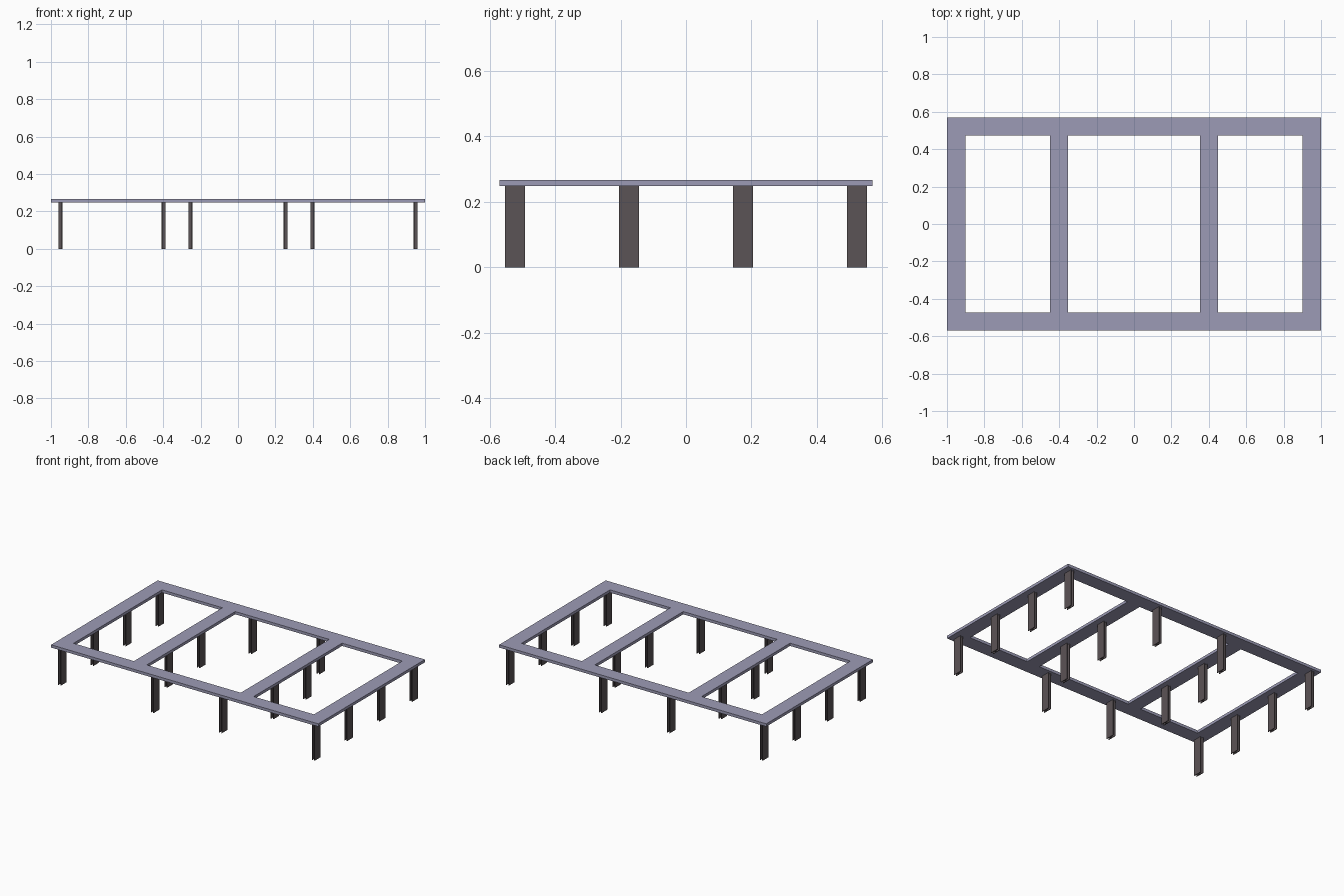
import bpy, bmesh

cube = bpy.data.objects.get("Cube")
if cube:
    bpy.data.objects.remove(cube, do_unlink=True)


def material(name, rgb):
    m = bpy.data.materials.new(name)
    m.use_nodes = True
    m.diffuse_color = (*rgb, 1)
    bsdf = next(n for n in m.node_tree.nodes if n.type == 'BSDF_PRINCIPLED')
    bsdf.inputs["Base Color"].default_value = (*rgb, 1)
    return m


def extruded(name, faces, z0, z1, mat, location=(0, 0)):
    """Extrude flat outline faces from z0 up to z1 as one object."""
    bm = bmesh.new()
    for pts in faces:
        bm.faces.new([bm.verts.new((x, y, z0)) for x, y in pts])
    bmesh.ops.remove_doubles(bm, verts=bm.verts, dist=1e-5)
    ret = bmesh.ops.extrude_face_region(bm, geom=bm.faces[:], use_keep_orig=True)
    top = [g for g in ret["geom"] if isinstance(g, bmesh.types.BMVert)]
    bmesh.ops.translate(bm, verts=top, vec=(0, 0, z1 - z0))
    bmesh.ops.recalc_face_normals(bm, faces=bm.faces)
    mesh = bpy.data.meshes.new(name)
    bm.to_mesh(mesh)
    bm.free()
    mesh.materials.append(mat)
    ob = bpy.data.objects.new(name, mesh)
    ob.location = (*location, 0)
    bpy.context.collection.objects.link(ob)
    return ob


frame_mat = material("lavender grey", (0.335, 0.33, 0.465))
post_mat = material("dark brown grey", (0.105, 0.087, 0.092))

UNDERSIDE, TOP = 0.248, 0.267

# Flat frame with three rectangular openings
xs = [-1, -0.9, -0.448, -0.352, 0.352, 0.448, 0.9, 1]
ys = [-0.57, -0.473, 0.473, 0.57]
cells = []
for i in range(7):
    for j in range(3):
        if j == 1 and i % 2 == 1:
            continue  # opening
        x0, x1, y0, y1 = xs[i], xs[i + 1], ys[j], ys[j + 1]
        cells.append([(x0, y0), (x1, y0), (x1, y1), (x0, y1)])
extruded("frame", cells, UNDERSIDE, TOP, frame_mat)

# Steel section posts: two broad plates joined by a thin web
W, D, T, WEB = 0.0305, 0.0105, 0.004, 0.003
right_half = [(D - T, -WEB), (D - T, -W), (D, -W), (D, W), (D - T, W), (D - T, WEB)]
section = right_half + [(-x, -y) for x, y in right_half]

OUTER_Y, INNER_Y = 0.522, 0.174
spots = {
    "corner_post": (0.95, OUTER_Y),
    "end_post": (0.95, INNER_Y),
    "crossbeam_post": (0.398, INNER_Y),
    "edge_post": (0.255, OUTER_Y),
}
for name, (x, y) in spots.items():
    for sx, side in ((1, "left"), (-1, "right")):
        for sy, end in ((-1, "front"), (1, "back")):
            extruded(f"{name}_{end}_{side}", [section], 0, UNDERSIDE,
                     post_mat, (sx * x, sy * y))
